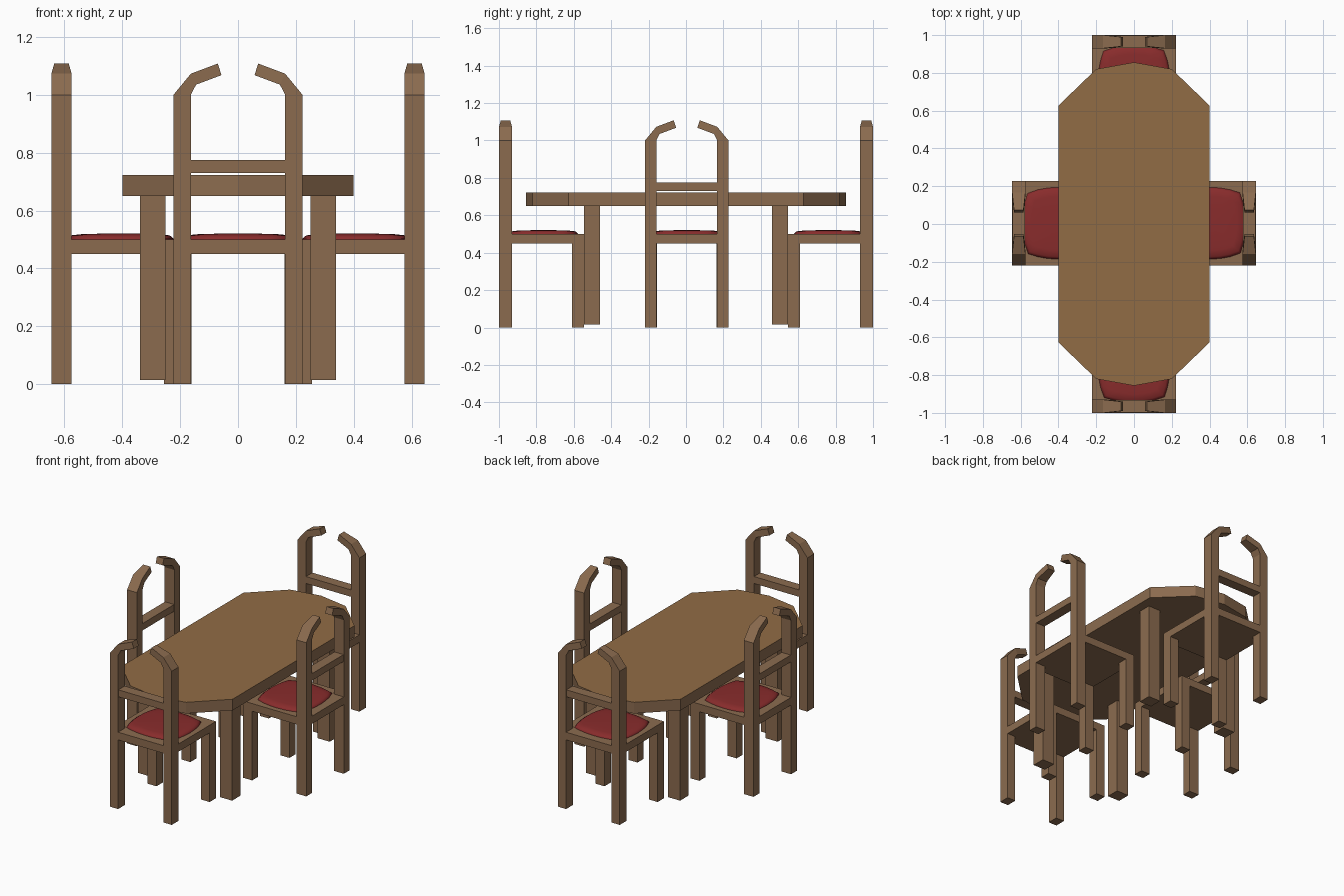
import bpy, bmesh, math
from mathutils import Matrix

if "Cube" in bpy.data.objects:
    bpy.data.objects.remove(bpy.data.objects["Cube"])


def material(name, rgb):
    m = bpy.data.materials.new(name)
    m.diffuse_color = (*rgb, 1)
    m.use_nodes = True
    m.node_tree.nodes["Principled BSDF"].inputs["Base Color"].default_value = m.diffuse_color
    return m


WOOD = material("wood", (0.26, 0.148, 0.078))
TOP = material("table_wood", (0.285, 0.150, 0.060))
RED = material("red_fabric", (0.25, 0.025, 0.025))


def loft(name, rings, mat):
    """Mesh skinned through equal-length rings of points, capped at both ends."""
    bm = bmesh.new()
    loops = [[bm.verts.new(p) for p in ring] for ring in rings]
    n = len(loops[0])
    for a, b in zip(loops, loops[1:]):
        for i in range(n):
            j = (i + 1) % n
            bm.faces.new((a[i], a[j], b[j], b[i]))
    bm.faces.new(loops[0])
    bm.faces.new(loops[-1])
    bmesh.ops.recalc_face_normals(bm, faces=bm.faces[:])
    me = bpy.data.meshes.new(name)
    bm.to_mesh(me)
    bm.free()
    me.materials.append(mat)
    return me


def prism(name, outline, z0, z1, mat=WOOD):
    return loft(name, [[(x, y, z) for x, y in outline] for z in (z0, z1)], mat)


def box(name, x0, x1, y0, y1, z0, z1):
    return prism(name, [(x0, y0), (x1, y0), (x1, y1), (x0, y1)], z0, z1)


def place(name, mesh, matrix=Matrix()):
    ob = bpy.data.objects.new(name, mesh)
    bpy.context.collection.objects.link(ob)
    ob.matrix_world = matrix
    return ob


# Table top with clipped, slightly pointed ends
half = [(0.40, -0.627), (0.40, 0.627), (0.20, 0.82), (0, 0.856)]
outline = half + [(-0.20, 0.82), (-0.40, 0.627), (-0.40, -0.627), (-0.20, -0.82), (0, -0.856), (0.20, -0.82)]
top = prism("table_top", outline, 0.65, 0.723)
top.materials.append(TOP)
for f in top.polygons:
    if f.normal.z > 0.9:
        f.material_index = 1
place("table_top", top)

# Table legs
leg = box("table_leg", -0.044, 0.044, -0.043, 0.043, 0.015, 0.65)
for sx in (-1, 1):
    for sy in (-1, 1):
        place("table_leg", leg, Matrix.Translation((sx * 0.295, sy * 0.502, 0)))

# Chair parts: back at local y = 0, seat reaching towards +y
W, I, P, D = 0.223, 0.163, 0.07, 0.455
parts = []
for s, side in ((-1, "left"), (1, "right")):
    # Back post curling inward and tapering at its tip: outer, inner, inset
    path = [((W, 0), (I, 0), 0), ((W, 1.0), (I, 1.0), 0),
            ((0.163, 1.073), (0.145, 1.035), 0), ((0.07, 1.108), (0.057, 1.068), 0.01)]
    rings = [[(s * o[0], t, o[1]), (s * o[0], P - t, o[1]),
              (s * i[0], P - t, i[1]), (s * i[0], t, i[1])] for o, i, t in path]
    parts.append((f"back_post_{side}", loft("back_post", rings, WOOD)))
    x0, x1 = sorted((s * W, s * (W - 0.063)))
    parts.append((f"front_leg_{side}", box("front_leg", x0, x1, D - 0.065, D, 0, 0.45)))

# Seat slab notched around the back posts, and the back rail
seat = [(-I, 0), (I, 0), (I, P), (W, P), (W, D), (-W, D), (-W, P), (-I, P)]
parts.append(("seat", prism("seat", seat, 0.45, 0.5)))
parts.append(("back_rail", box("back_rail", -I, I, 0.002, P - 0.002, 0.73, 0.775)))


# Pillow-shaped cushion with bulging sides
def cushion_ring(k, z, n=6):
    pts = []
    for q in range(4):
        for i in range(n):
            t = -1 + 2 * i / n
            u, v = 0.158 * t, -(0.162 + 0.028 * (1 - t * t))
            for _ in range(q):
                u, v = -v, u
            pts.append((u * k, 0.238 + v * k * 0.97, z))
    return pts


cushion = loft("cushion", [cushion_ring(k, z) for k, z in
                           ((1, 0.495), (1, 0.503), (0.93, 0.514), (0.75, 0.518), (0.4, 0.52), (0.05, 0.521))], RED)
cushion.polygons.foreach_set("use_smooth", [True] * len(cushion.polygons))
parts.append(("cushion", cushion))

# Four chairs around the table
for label, x, y, turn in (("front", 0, -1, 0), ("right", 0.645, 0.004, 90),
                          ("back", 0, 1, 180), ("left", -0.645, 0.004, -90)):
    m = Matrix.Translation((x, y, 0)) @ Matrix.Rotation(math.radians(turn), 4, 'Z')
    for name, mesh in parts:
        place(f"{label}_chair_{name}", mesh, m)
